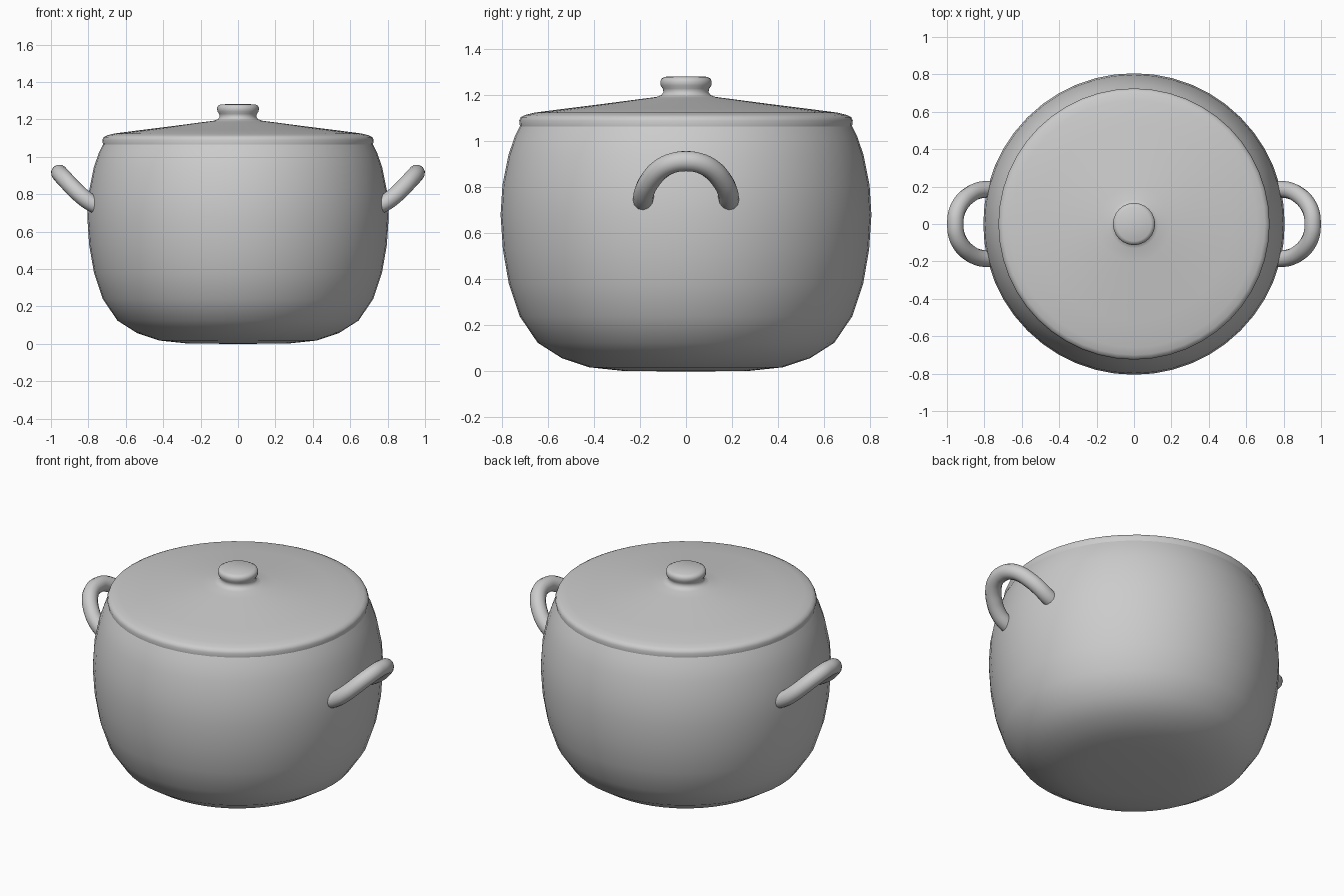
import bpy, bmesh, math
from mathutils import Matrix

if "Cube" in bpy.data.objects:
    bpy.data.objects.remove(bpy.data.objects["Cube"])


def lathe(name, profile, steps=48):
    """Spin an (r, z) profile around the z axis."""
    bm = bmesh.new()
    verts = [bm.verts.new((r, 0, z)) for r, z in profile]
    edges = [bm.edges.new(pair) for pair in zip(verts, verts[1:])]
    bmesh.ops.spin(bm, geom=verts + edges, axis=(0, 0, 1), cent=(0, 0, 0),
                   angle=math.tau, steps=steps, use_merge=True)
    bmesh.ops.remove_doubles(bm, verts=bm.verts, dist=0.0005)
    bmesh.ops.recalc_face_normals(bm, faces=bm.faces)
    return finish(name, bm, 50)


def finish(name, bm, angle):
    mesh = bpy.data.meshes.new(name)
    bm.to_mesh(mesh)
    bm.free()
    obj = bpy.data.objects.new(name, mesh)
    bpy.context.collection.objects.link(obj)
    bpy.ops.object.select_all(action='DESELECT')
    obj.select_set(True)
    bpy.context.view_layer.objects.active = obj
    bpy.ops.object.shade_smooth_by_angle(angle=math.radians(angle))
    return obj


def handle(name, side):
    """Round bar bent into an arch that leans outwards and upwards."""
    half = [(0.745, 0.185, 0.735), (0.79, 0.185, 0.757), (0.835, 0.178, 0.79),
            (0.88, 0.155, 0.832), (0.925, 0.11, 0.88), (0.95, 0.055, 0.907)]
    path = half + [(0.955, 0, 0.914)] + [(x, -y, z) for x, y, z in reversed(half)]
    curve = bpy.data.curves.new(name, 'CURVE')
    curve.dimensions = '3D'
    curve.bevel_depth = 0.045
    curve.bevel_resolution = 4
    curve.use_fill_caps = True
    spline = curve.splines.new('BEZIER')
    spline.resolution_u = 4
    spline.bezier_points.add(len(path) - 1)
    for point, co in zip(spline.bezier_points, path):
        point.co = co
        point.handle_left_type = point.handle_right_type = 'AUTO'
    temp = bpy.data.objects.new(name + "_path", curve)
    mesh = bpy.data.meshes.new_from_object(temp)
    bm = bmesh.new()
    bm.from_mesh(mesh)
    if side < 0:
        bm.transform(Matrix.Rotation(math.pi, 4, 'Z'))
    bpy.data.objects.remove(temp)
    bpy.data.curves.remove(curve)
    bpy.data.meshes.remove(mesh)
    return finish(name, bm, 60)


# Rounded pot body
lathe("pot_body", [(0, 0), (0.27, 0.002), (0.42, 0.018), (0.54, 0.058),
                   (0.645, 0.125), (0.723, 0.24), (0.77, 0.38), (0.796, 0.53),
                   (0.806, 0.68), (0.798, 0.81), (0.772, 0.94),
                   (0.745, 1.02), (0.72, 1.07)])

# Shallow lid with rolled edge, flowing into the knob
lathe("lid", [(0, 1.065), (0.722, 1.065), (0.725, 1.09), (0.718, 1.106),
              (0.70, 1.115), (0.66, 1.125), (0.52, 1.143), (0.36, 1.163),
              (0.2, 1.184), (0.13, 1.193), (0.107, 1.201), (0.098, 1.215),
              (0.101, 1.23), (0.11, 1.243), (0.112, 1.26),
              (0.107, 1.273), (0.092, 1.281), (0, 1.282)])

# Side handles
for label, side in (("right", 1), ("left", -1)):
    handle(label + "_handle", side)
